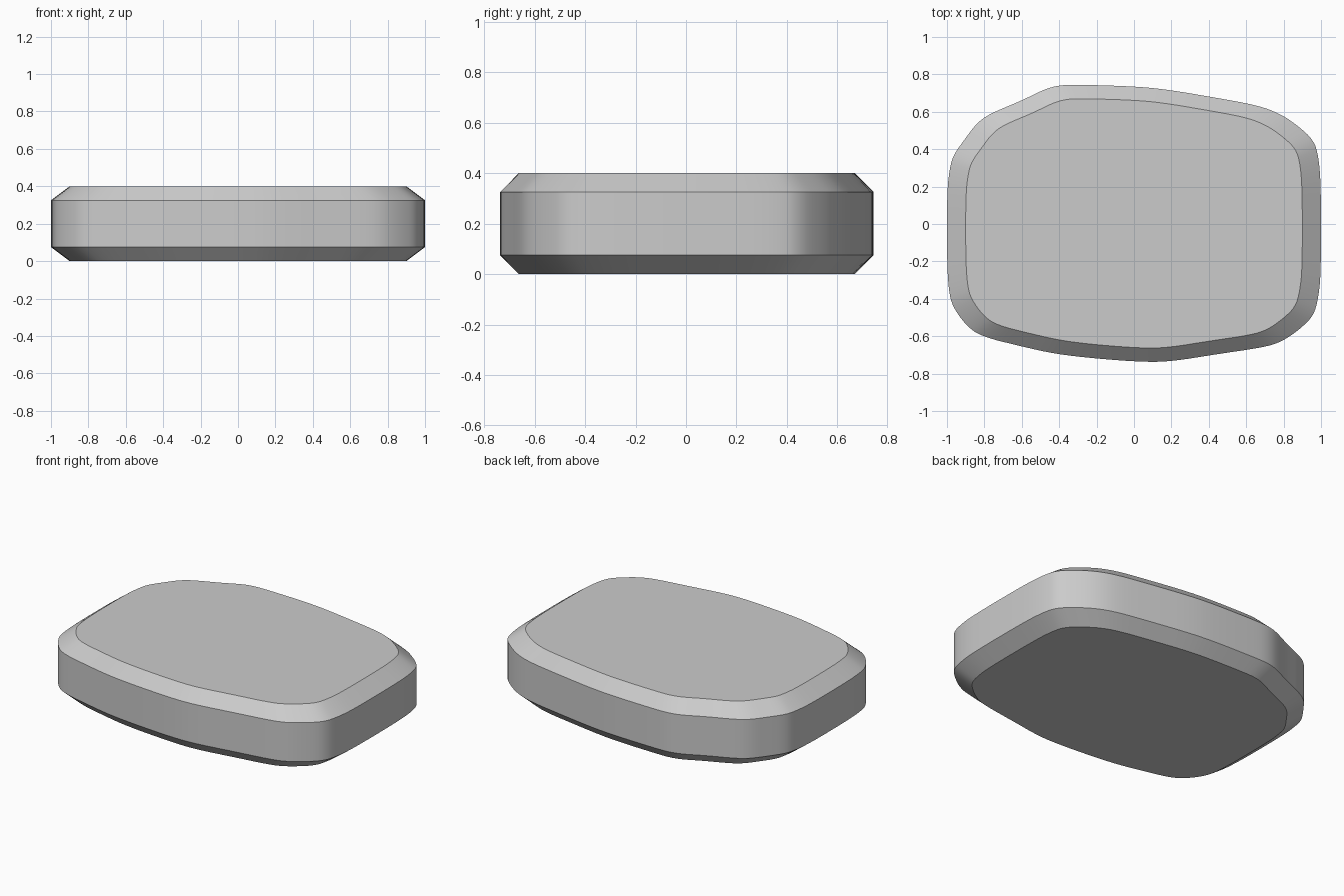
import bpy
import bmesh
import math
from mathutils import Vector

default_cube = bpy.data.objects.get("Cube")
if default_cube:
    bpy.data.objects.remove(default_cube, do_unlink=True)


def make_material(name, colour):
    material = bpy.data.materials.new(name)
    material.use_nodes = True
    material.diffuse_color = colour
    material.node_tree.nodes["Principled BSDF"].inputs["Base Color"].default_value = colour
    return material


def round_outline(points):
    """Cut every corner of a closed outline once."""
    rounded = []
    for index, point in enumerate(points):
        following = points[(index + 1) % len(points)]
        rounded.append(point.lerp(following, 0.25))
        rounded.append(point.lerp(following, 0.75))
    return rounded


# Irregular rounded outline, clockwise from the back
OUTLINE = [
    (-.3, .745), (0, .736), (.17, .72), (.41, .68), (.66, .635), (.78, .59), (.87, .53),
    (.96, .45), (.987, .36), (1, .2), (1, -.26), (.985, -.4), (.96, -.49),
    (.89, -.56), (.79, -.63), (.69, -.66), (.45, -.695), (.2, -.735), (.05, -.738),
    (-.2, -.72), (-.42, -.695), (-.6, -.655), (-.82, -.6), (-.9, -.54), (-.97, -.44),
    (-.99, -.36), (-1, -.2), (-1, .17), (-.985, .3), (-.965, .37), (-.9, .46),
    (-.84, .54), (-.77, .59), (-.6, .66), (-.48, .72), (-.4, .742),
]
# Height and outline scale of each level: foot, lower rim, upper rim, top
LEVELS = [(0, .9), (.075, 1), (.325, 1), (.4, .9)]


def build_slab(name, outline, levels, material):
    bm = bmesh.new()
    rings = [
        [bm.verts.new((point.x * scale, point.y * scale, height)) for point in outline]
        for height, scale in levels
    ]
    # Chamfers and side wall
    for lower, upper in zip(rings, rings[1:]):
        for i in range(len(outline)):
            j = (i + 1) % len(outline)
            bm.faces.new((lower[i], lower[j], upper[j], upper[i]))
    # Flat caps
    bm.faces.new(rings[0])
    bm.faces.new(rings[-1])
    bmesh.ops.recalc_face_normals(bm, faces=bm.faces)

    mesh = bpy.data.meshes.new(name)
    bm.to_mesh(mesh)
    bm.free()
    mesh.materials.append(material)
    slab = bpy.data.objects.new(name, mesh)
    bpy.context.collection.objects.link(slab)
    return slab


grey = make_material("plain grey", (.6, .6, .6, 1))
smooth_outline = round_outline(round_outline([Vector(point) for point in OUTLINE]))
slab = build_slab("chamfered_slab", smooth_outline, LEVELS, grey)

# Smooth around the outline, crisp at the chamfer edges
bpy.ops.object.select_all(action="DESELECT")
slab.select_set(True)
bpy.context.view_layer.objects.active = slab
bpy.ops.object.shade_smooth_by_angle(angle=math.radians(30))
